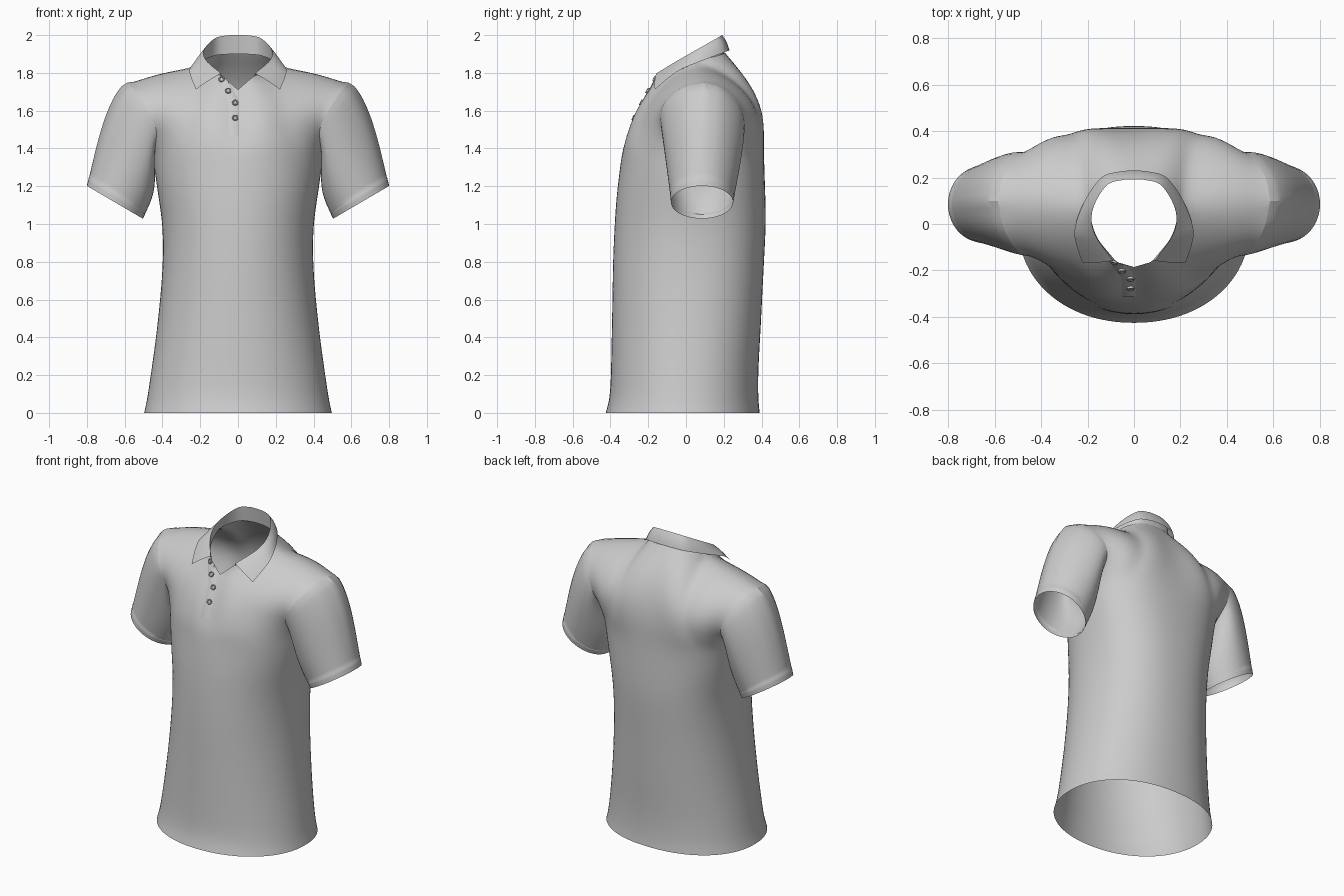
import bpy, bmesh, math
from mathutils import Vector as V
from mathutils.bvhtree import BVHTree

if "Cube" in bpy.data.objects:
    bpy.data.objects.remove(bpy.data.objects["Cube"])


def curve(pts, n):
    """Catmull-Rom through pts, resampled to n even segments."""
    p = [V(q) for q in pts]
    p = [p[0] * 2 - p[1]] + p + [p[-1] * 2 - p[-2]]
    d = []
    for i in range(1, len(p) - 2):
        a, b, c, e = p[i - 1:i + 3]
        for k in range(20):
            t = k / 20
            d.append(b + (c - a) * (t / 2) + (a * 2 - b * 5 + c * 4 - e) * (t * t / 2)
                     + (b * 3 - a - c * 3 + e) * (t ** 3 / 2))
    d.append(p[-2])
    cum = [0]
    for a, b in zip(d, d[1:]):
        cum.append(cum[-1] + (b - a).length)
    out, j = [], 0
    for i in range(n + 1):
        s = cum[-1] * i / n
        while j < len(d) - 2 and cum[j + 1] < s:
            j += 1
        f = (s - cum[j]) / max(cum[j + 1] - cum[j], 1e-9)
        out.append(d[j].lerp(d[j + 1], min(f, 1)))
    return out


def add_grid(bm, rows, side=1, closed=False):
    vs = [[bm.verts.new((q[0] * side, q[1], q[2])) for q in r] for r in rows]
    n = len(rows[0])
    for a, b in zip(vs, vs[1:]):
        for i in range(n if closed else n - 1):
            k = (i + 1) % n
            bm.faces.new((a[i], a[k], b[k], b[i]))


def finish(bm, name, smooth=0):
    bmesh.ops.remove_doubles(bm, verts=bm.verts, dist=1e-4)
    for _ in range(smooth):
        bmesh.ops.smooth_vert(bm, verts=[v for v in bm.verts if not v.is_boundary], factor=0.5,
                              use_axis_x=True, use_axis_y=True, use_axis_z=True)
    bmesh.ops.recalc_face_normals(bm, faces=bm.faces)
    me = bpy.data.meshes.new(name)
    bm.to_mesh(me)
    ob = bpy.data.objects.new(name, me)
    bpy.context.collection.objects.link(ob)
    bpy.ops.object.select_all(action='DESELECT')
    ob.select_set(True)
    bpy.context.view_layer.objects.active = ob
    bpy.ops.object.shade_smooth_by_angle()
    return ob


NECK, SHO, M = 12, 12, 22
N = NECK + SHO

# Pattern lines shared by the panels
shoulder = curve([(.195, .06, 1.858), (.35, .09, 1.828), (.5, .1, 1.787), (.585, .1, 1.748)], SHO)
neck = {
    'front': curve([(0, -.185, 1.71), (.05, -.17, 1.755), (.09, -.15, 1.785),
                    (.165, -.05, 1.81), (.195, .06, 1.858)], NECK),
    'back': curve([(0, .208, 1.905), (.05, .206, 1.904), (.12, .185, 1.897),
                   (.18, .12, 1.878), (.195, .06, 1.858)], NECK)}
armhole = {
    'front': curve([(.45, .06, 1.33), (.44, -.06, 1.39), (.435, -.13, 1.51), (.49, -.125, 1.62),
                    (.555, -.03, 1.715), (.585, .1, 1.748)], M),
    'back': curve([(.45, .06, 1.33), (.445, .19, 1.38), (.46, .3, 1.5), (.505, .29, 1.62),
                   (.565, .2, 1.715), (.585, .1, 1.748)], M)}
centre = {
    'front': curve([(0, -.348, 1.33), (0, -.33, 1.4), (0, -.285, 1.5), (0, -.238, 1.6),
                    (0, -.185, 1.71)], M),
    'back': curve([(0, .415, 1.33), (0, .405, 1.5), (0, .37, 1.65), (0, .305, 1.78),
                   (0, .208, 1.905)], M)}
fullness = {'front': -.014, 'back': .034}
# Lower body sections: z, half width, front y, back y, side seam y
body = curve([(0, .497, -.425, .39, -.01), (.03, .49, -.408, .386, -.01), (.2, .465, -.40, .384, 0),
              (.4, .437, -.396, .395, .01), (.6, .415, -.392, .405, .02), (.8, .40, -.389, .415, .03),
              (1.0, .402, -.38, .425, .04), (1.15, .425, -.37, .422, .05),
              (1.33, .45, -.348, .415, .06)], 36)


def section(r, key):
    z, w, yf, yb, yc = r
    ye, p = (yf, 2.1) if key == 'front' else (yb, 2.2 + .4 * (z / 1.33) ** 2)
    out = []
    for i in range(N + 1):
        a = math.pi / 2 * i / N
        out.append(V((w * math.sin(a) ** (2 / p),
                      yc + (ye - yc) * max(math.cos(a), 0) ** (2 / p), z)))
    return out


# Torso: lofted lower body, upper panels blended between their four edges
bm = bmesh.new()
for key in ('front', 'back'):
    rows = [section(r, key) for r in body]
    bot, top = rows[-1], neck[key] + shoulder[1:]
    L, R = centre[key], armhole[key]
    for j in range(1, M + 1):
        t, row = j / M, []
        for i in range(N + 1):
            s = i / N
            q = (bot[i] * (1 - t) + top[i] * t + L[j] * (1 - s) + R[j] * s
                 - (bot[0] * (1 - s) * (1 - t) + bot[N] * s * (1 - t)
                    + top[0] * (1 - s) * t + top[N] * s * t))
            q.y += fullness[key] * math.sin(math.pi * s ** 1.3) ** 2 * math.sin(math.pi * t)
            row.append(q)
        rows.append(row)
    for side in (1, -1):
        add_grid(bm, rows, side)
torso = finish(bm, "torso", 14)

# Sleeves: armhole loop lofted to a tilted cuff with a narrow hem band
ring0 = armhole['front'] + armhole['back'][-2:0:-1]
K = len(ring0)
C, U, W = V((.652, .085, 1.115)), V((.147, .0, .086)), V((0, .163, 0))
steps = [(i / 20 * .92, 0) for i in range(21)] + [(.926, .0015), (.96, .0015), (1, .0015)]
for side, name in ((1, "left_sleeve"), (-1, "right_sleeve")):
    rows = []
    for t, band in steps:
        row = []
        for i, q in enumerate(ring0):
            a = 2 * math.pi * i / K
            d = -U * math.cos(a) - W * math.sin(a)
            p = q.lerp(C + d, t) + d.normalized() * band
            up = (1 - math.cos(a)) / 2
            p.x += .042 * up * math.sin(math.pi * t ** .6) - .032 * (1 - up) * math.sin(math.pi * t)
            p.y += .012 * max(0, -math.sin(a)) * math.sin(math.pi * t ** .7)
            p.z += .012 * up * math.sin(math.pi * t ** .5)
            row.append(p)
        rows.append(row)
    bm = bmesh.new()
    add_grid(bm, rows, side, True)
    finish(bm, name)

# Collar: inner stand rising from the neckline, folded over into pointed leaves
CN = 28
fold = curve([(0, .192, 2.0), (.05, .189, 1.999), (.12, .164, 1.984), (.178, .06, 1.925),
              (.17, -.04, 1.868), (.09, -.158, 1.797)], CN)
base = curve([(0, .203, 1.9), (.05, .2, 1.899), (.12, .178, 1.892), (.18, .1, 1.868),
              (.19, .05, 1.848), (.16, -.055, 1.805), (.085, -.152, 1.78)], CN)
edge = curve([(0, .23, 1.92), (.06, .226, 1.918), (.14, .2, 1.908), (.212, .1, 1.87),
              (.255, -.02, 1.822), (.248, -.09, 1.775), (.222, -.165, 1.712)], CN)
rows = [base, [a.lerp(b, .5) for a, b in zip(base, fold)], fold]
for t in (.08, .3, .55, .8, 1):
    rows.append([a.lerp(b, t) + V((a.x * .5, (a.y - .02) * .5, .05)) * (.05 * math.sin(math.pi * t))
                 for a, b in zip(fold, edge)])
bm = bmesh.new()
for side in (1, -1):
    add_grid(bm, rows, side)
finish(bm, "collar")

# Placket and buttons sit on the torso surface
tree = BVHTree.FromObject(torso, bpy.context.evaluated_depsgraph_get())


def on_front(x, z, lift):
    hit, nor, _, _ = tree.ray_cast(V((x, -2, z)), V((0, 1, 0)))
    if hit is None or hit.y > 0:
        hit, nor, _, _ = tree.find_nearest(V((x, -.17, z)))
    if nor.y > 0:
        nor = -nor
    return hit + nor * lift, nor


line = curve([(-.022, 1.465, 0), (-.022, 1.56, 0), (-.024, 1.64, 0), (-.048, 1.7, 0),
              (-.08, 1.755, 0)], 16)
rows = []
for q in line:
    rows.append([on_front(q.x + dx, q.y, h)[0] for dx, h in
                 ((-.028, 0), (-.024, .002), (0, .003), (.024, .002), (.028, 0))])
bm = bmesh.new()
add_grid(bm, rows)
finish(bm, "placket")

profile = [(.016, 0), (.016, .006), (.014, .009), (.01, .008), (.008, .005), (.0005, .005)]
for k, (x, z) in enumerate([(-.085, 1.765), (-.052, 1.703), (-.015, 1.64), (-.015, 1.56)]):
    pos, nor = on_front(x, z, .003)
    rot = nor.to_track_quat('Z', 'Y')
    rows = [[pos + rot @ V((r * math.cos(a), r * math.sin(a), h))
             for a in (2 * math.pi * i / 20 for i in range(20))] for r, h in profile]
    bm = bmesh.new()
    add_grid(bm, rows, 1, True)
    finish(bm, f"button_{k + 1}")
